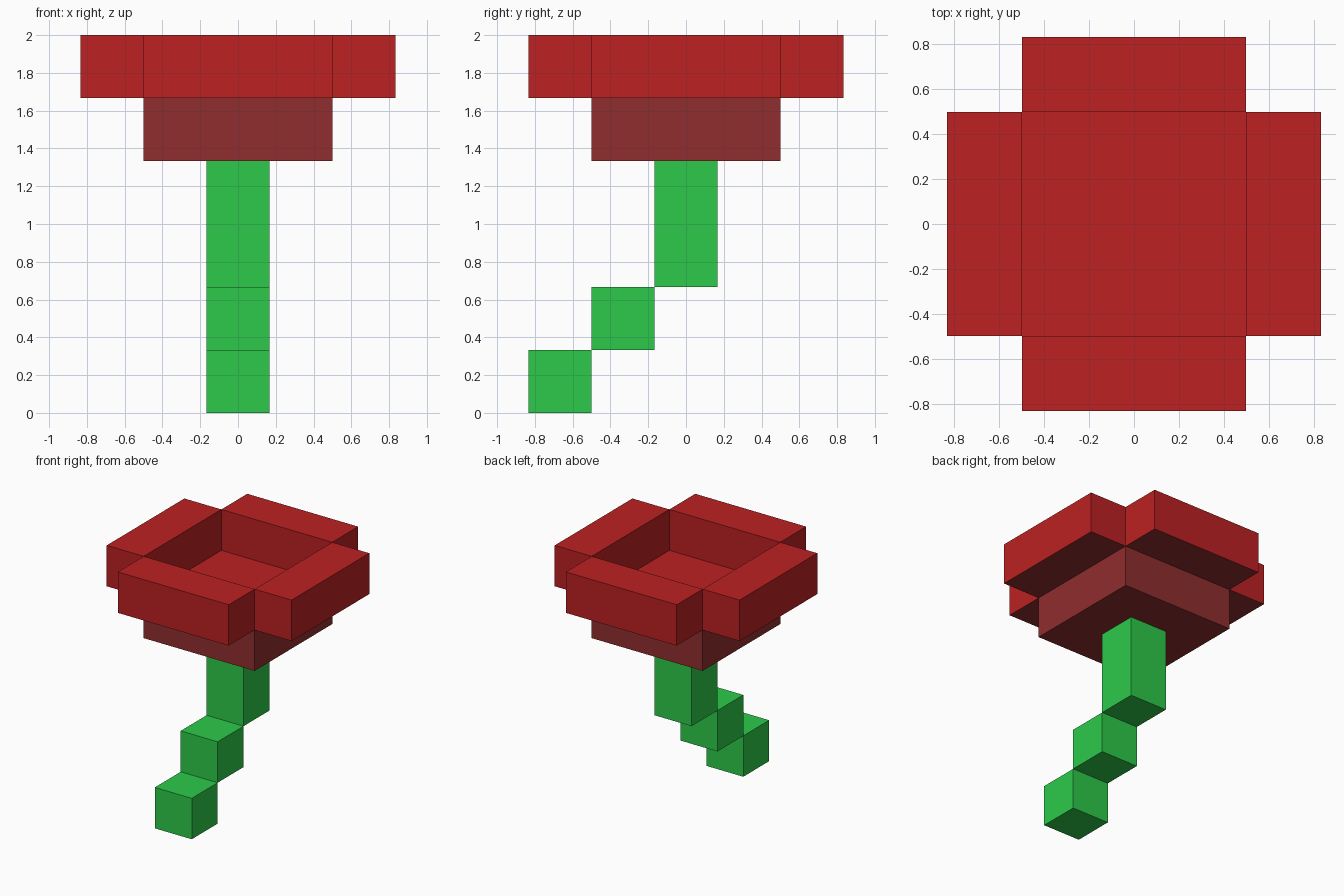
import bpy
import bmesh
from mathutils import Matrix, Vector

if "Cube" in bpy.data.objects:
    bpy.data.objects.remove(bpy.data.objects["Cube"])

U = 1 / 3  # one block


def material(name, rgb):
    def lin(c):
        c /= 255
        return c / 12.92 if c <= 0.04045 else ((c + 0.055) / 1.055) ** 2.4
    m = bpy.data.materials.new(name)
    m.diffuse_color = (*[lin(c) for c in rgb], 1)
    m.use_nodes = True
    m.node_tree.nodes["Principled BSDF"].inputs["Base Color"].default_value = m.diffuse_color
    return m


red = material("bright red", (188, 33, 34))
dark = material("dark red", (144, 45, 46))
green = material("leaf green", (45, 201, 74))


def box(name, centre, size, mats, rule=lambda normal: 0):
    """Box measured in blocks; rule picks the material from a face normal."""
    bm = bmesh.new()
    bmesh.ops.create_cube(bm, size=1, matrix=Matrix.Translation(Vector(centre) * U)
                          @ Matrix.Diagonal((*(Vector(size) * U), 1)))
    bm.normal_update()
    for f in bm.faces:
        f.material_index = rule(f.normal)
    mesh = bpy.data.meshes.new(name)
    bm.to_mesh(mesh)
    bm.free()
    for m in mats:
        mesh.materials.append(m)
    obj = bpy.data.objects.new(name, mesh)
    bpy.context.collection.objects.link(obj)
    return obj


# Stem: two stepped blocks and a tall upright
box("stem_foot", (0, -2, 0.5), (1, 1, 1), [green])
box("stem_step", (0, -1, 1.5), (1, 1, 1), [green])
box("stem_upright", (0, 0, 3), (1, 1, 2), [green])

# Flower base: dark sides and underside, bright top
box("flower_base", (0, 0, 4.5), (3, 3, 1), [red, dark],
    lambda n: 0 if n.z > 0.5 else 1)

# Four petals around the base, dark underneath
for side, (x, y) in {"front": (0, -1), "back": (0, 1),
                     "left": (-1, 0), "right": (1, 0)}.items():
    box("petal_" + side, (2 * x, 2 * y, 5.5), (3 - 2 * abs(x), 3 - 2 * abs(y), 1),
        [red, dark], lambda n: 1 if n.z < -0.5 else 0)
